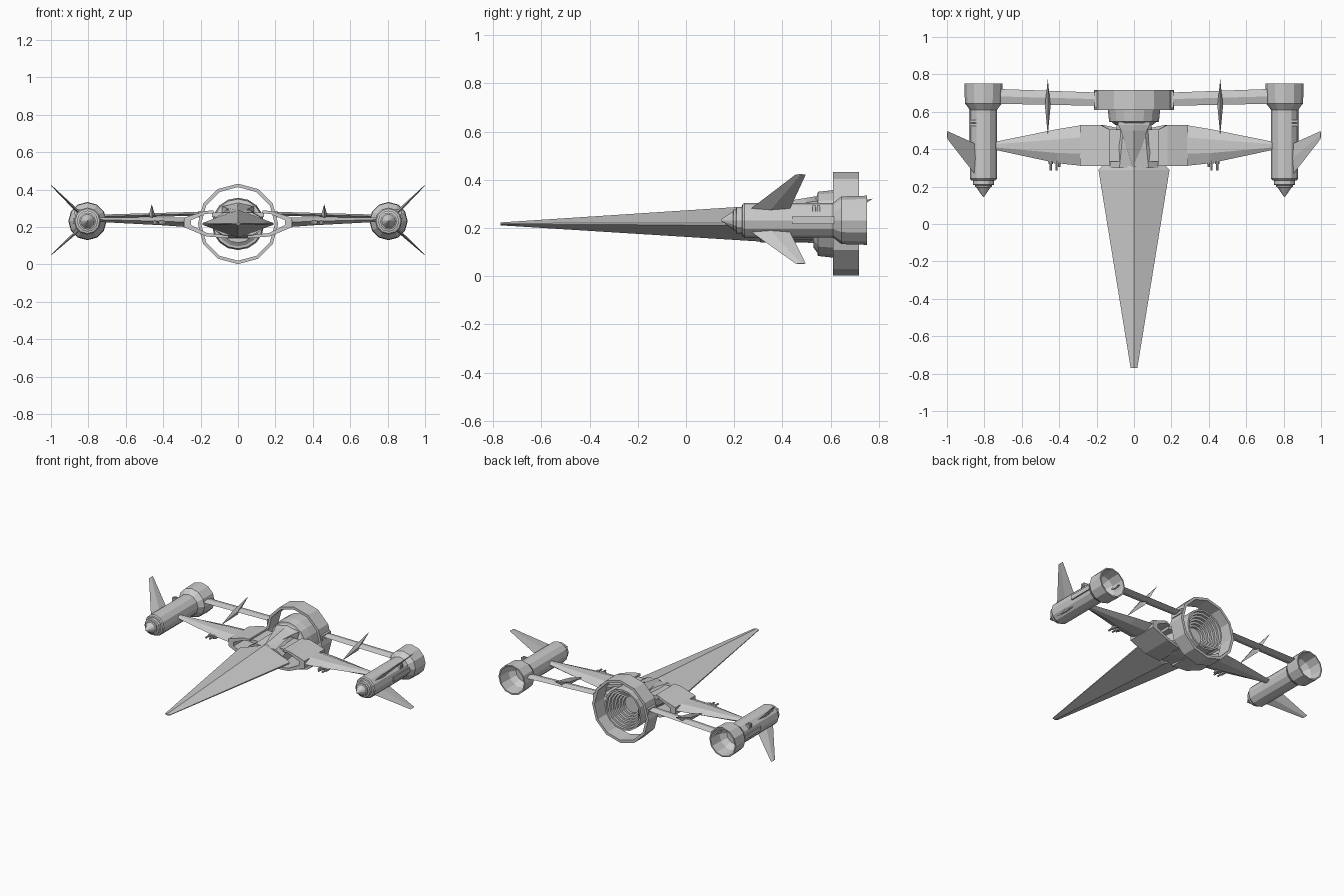
import bpy, bmesh
from math import sin, cos, pi
from mathutils import Vector

if "Cube" in bpy.data.objects:
    bpy.data.objects.remove(bpy.data.objects["Cube"])

ZC = 0.217  # height of the main axis


def finish(name, bm):
    bmesh.ops.recalc_face_normals(bm, faces=bm.faces)
    me = bpy.data.meshes.new(name)
    bm.to_mesh(me)
    bm.free()
    ob = bpy.data.objects.new(name, me)
    bpy.context.collection.objects.link(ob)
    return ob


def loft(name, sections, caps=True, closed=False):
    """Skin a list of point loops of equal length."""
    bm = bmesh.new()
    loops = [[bm.verts.new(p) for p in s] for s in sections]
    n = len(loops[0])
    pairs = list(zip(loops, loops[1:]))
    if closed:
        pairs.append((loops[-1], loops[0]))
    for a, b in pairs:
        for i in range(n):
            j = (i + 1) % n
            bm.faces.new((a[i], a[j], b[j], b[i]))
    if caps and not closed:
        bm.faces.new(loops[0])
        bm.faces.new(loops[-1])
    return finish(name, bm)


def lathe(name, cx, cz, profile, n, closed=False):
    """Spin (radius, y) points about an axis parallel to y."""
    secs = [[(cx + r * sin(2 * pi * i / n), y, cz + r * cos(2 * pi * i / n))
             for i in range(n)] for r, y in profile]
    return loft(name, secs, True, closed)


def box(name, x0, x1, y0, y1, z0, z1):
    return loft(name, [[(x0, y, z0), (x1, y, z0), (x1, y, z1), (x0, y, z1)]
                       for y in (y0, y1)])


# long spear-shaped nose and the body behind it
def diamond(y, w, up, dn, e):
    return [(-w, y, ZC - e), (0, y, ZC - dn), (w, y, ZC - e),
            (w, y, ZC + e), (0, y, ZC + up), (-w, y, ZC + e)]


loft("nose_hull", [diamond(-0.77, 0.018, 0.006, 0.006, 0.002),
                   diamond(0.29, 0.19, 0.075, 0.072, 0.005),
                   diamond(0.31, 0.17, 0.075, 0.075, 0.005)])
loft("rear_body", [[(-w, y, ZC - .03), (-w * .6, y, ZC - h), (w * .6, y, ZC - h),
                    (w, y, ZC - .03), (w, y, ZC + .03), (w * .6, y, ZC + h),
                    (-w * .6, y, ZC + h), (-w, y, ZC + .03)]
                   for y, w, h in ((.30, .13, .06), (.42, .11, .075), (.55, .09, .08))])

# wedge-shaped spine rising to the engine
loft("spine", [[(-w, y, .25), (w, y, .25), (w, y, z - .02), (0, y, z), (-w, y, z - .02)]
               for y, w, z in ((.285, .004, .29), (.50, .07, .325), (.53, .085, .33),
                               (.55, .085, .33))])

# main engine with stepped recessed nozzle
prof = [(.10, .53), (.12, .545), (.133, .547), (.14, .61), (.14, .69), (.128, .69)]
r, y = .128, .69
for k in range(6):
    y -= .018
    prof.append((r, y))
    r -= .014
    prof.append((r, y))
lathe("main_engine", 0, ZC, prof, 16)

# large ring around the engine
lathe("engine_ring", 0, ZC, [(.215, .61), (.215, .717), (.197, .717), (.197, .61)], 12, True)

for s, side in ((1, "right"), (-1, "left")):
    def m(pts):
        return [(s * a, b, c) for a, b, c in pts]

    # hollow intake at the wing root
    c_shape = [(.13, .29), (.18, .285), (.29, .25), (.29, .2), (.17, .15), (.05, .14),
               (.05, .155), (.165, .168), (.25, .21), (.25, .237), (.175, .27), (.13, .274)]
    loft(side + "_intake", [m([(a, y0 if a > .14 else y1, c) for a, c in c_shape])
                            for y0, y1 in ((.31, .31), (.53, .505))])
    box(side + "_intake_plate", s * .05, s * .14, .335, .505, .255, .278)

    # front wing
    secs = []
    for x, f, b, z, t in ((.27, .31, .53, .226, .026), (.41, .325, .507, .231, .021),
                          (.75, .398, .438, .24, .012)):
        c = b - f
        secs.append(m([(x, f, z), (x, f + .3 * c, z + t), (x, f + .7 * c, z + t), (x, b, z),
                       (x, f + .7 * c, z - t), (x, f + .3 * c, z - t)]))
    loft(side + "_wing", secs)

    # small guns below the wing
    for gx, y0 in ((.40, .305), (.415, .285), (.445, .285)):
        lathe(side + "_gun", s * gx, .225,
              [(.006, y0), (.006, .32), (.011, .32), (.011, .40)], 8)

    # rear pylon and its bracket on the ring
    loft(side + "_pylon", [m([(x, y0, z), (x, (y0 + y1) / 2, z + .01), (x, y1, z),
                              (x, (y0 + y1) / 2, z - .01)])
                           for x, y0, y1, z in ((.195, .632, .703, .272),
                                                (.73, .643, .722, .257))])
    box(side + "_bracket", s * .19, s * .212, .62, .712, .25, .285)

    # upright swept blade on the pylon
    outline = [(.475, .235), (.60, .285), (.775, .322), (.655, .24)]
    bm = bmesh.new()
    rim = [bm.verts.new((s * .461, a, b)) for a, b in outline]
    for dx in (-.015, .015):
        apex = bm.verts.new((s * .461 + dx, .63, .27))
        for i in range(4):
            bm.faces.new((rim[i], rim[(i + 1) % 4], apex))
    finish(side + "_blade", bm)

    # outer engine pod: nose cone, body, open rear bell
    px, pz = s * .805, .232
    lathe(side + "_pod", px, pz,
          [(.003, .145), (.037, .195), (.045, .198), (.045, .207), (.056, .21), (.056, .232),
           (.066, .234), (.072, .242), (.072, .61), (.099, .645), (.102, .75),
           (.093, .75), (.088, .66), (.06, .62)], 12)

    # side ridge and vents on the pod
    box(side + "_pod_ridge", px + s * .06, px + s * .077, .44, .615, pz - .015, pz + .015)
    for vy in (.525, .543):
        box(side + "_pod_vent", px + s * .038, px + s * .068, vy, vy + .012,
            pz + .035, pz + .063)

    # diagonal tail fins, upper and lower
    for u, word in ((1, "upper"), (-1, "lower")):
        root = Vector((px + s * .045, 0, pz + u * .045))
        tip = Vector((s * .998, 0, ZC + .02 + u * .185))
        nrm = Vector((s, 0, -u)).normalized()
        fin = []
        for p, y0, y1, t in ((root, .265, .43, .009), (tip, .455, .497, .002)):
            fin.append([(p.x, y0, p.z),
                        tuple(p + nrm * t + Vector((0, (y0 + y1) / 2, 0))),
                        (p.x, y1, p.z),
                        tuple(p - nrm * t + Vector((0, (y0 + y1) / 2, 0)))])
        loft(f"{side}_{word}_fin", fin)
